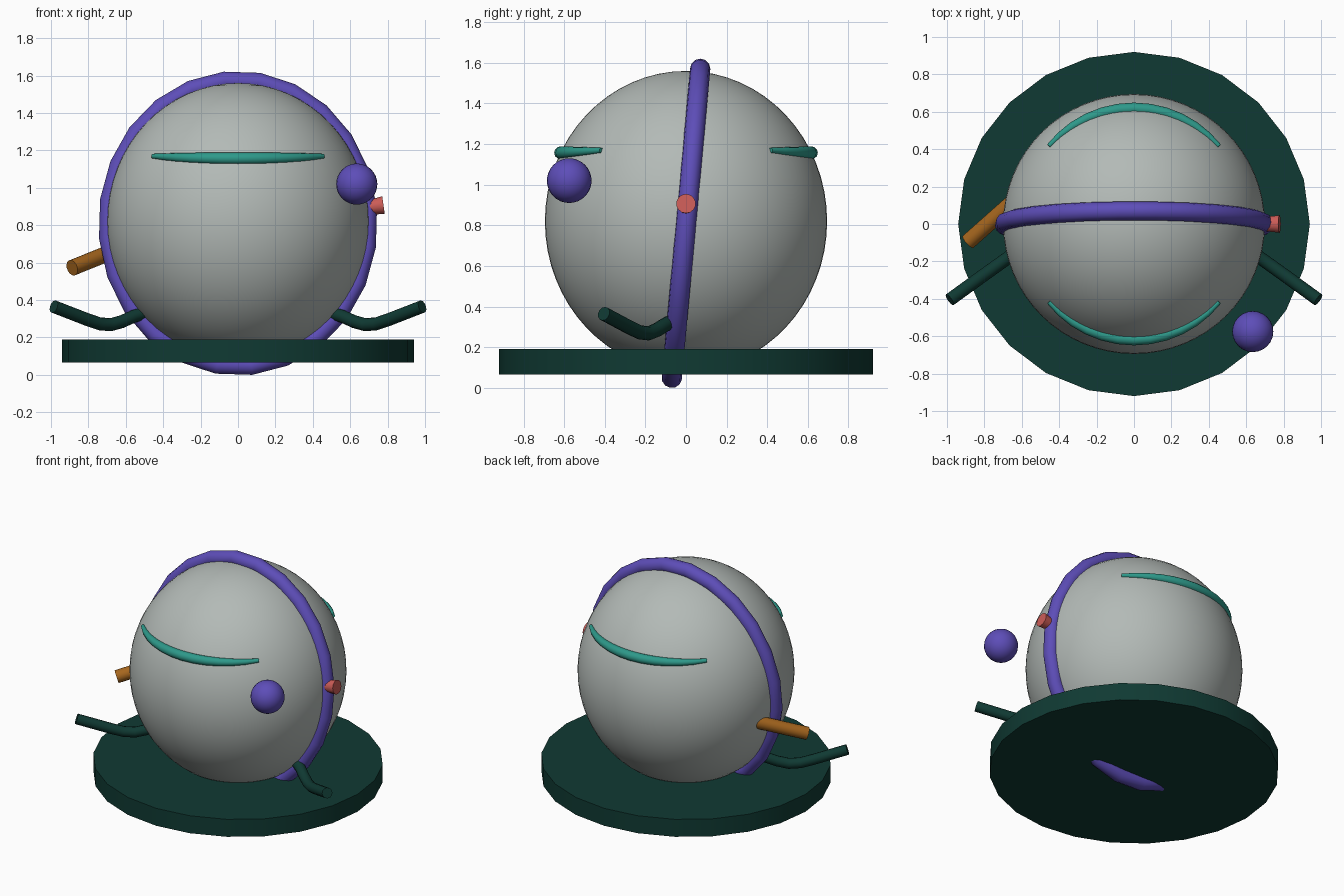
import bpy
import math
from mathutils import Vector

if "Cube" in bpy.data.objects:
    bpy.data.objects.remove(bpy.data.objects["Cube"])


def material(name, rgb):
    m = bpy.data.materials.new(name)
    m.diffuse_color = (*rgb, 1)
    m.use_nodes = True
    m.node_tree.nodes["Principled BSDF"].inputs["Base Color"].default_value = m.diffuse_color
    return m


GREY = material("pale_grey", (0.45, 0.49, 0.47))
PURPLE = material("purple", (0.11, 0.075, 0.48))
TEAL = material("teal", (0.027, 0.32, 0.255))
GREEN = material("dark_green", (0.005, 0.042, 0.033))
RED = material("coral_red", (0.60, 0.107, 0.095))
BROWN = material("ochre_brown", (0.38, 0.133, 0.013))


def finish(name, mat):
    o = bpy.context.object
    o.name = name
    o.data.materials.clear()
    o.data.materials.append(mat)
    bpy.ops.object.shade_smooth_by_angle(angle=math.radians(35))
    return o


def ball(name, mat, loc, scale, segments, rings):
    bpy.ops.mesh.primitive_uv_sphere_add(segments=segments, ring_count=rings, location=loc)
    bpy.context.object.scale = scale
    return finish(name, mat)


def rod(name, mat, a, b, r1, r2, sides):
    """Straight round bar between two points."""
    a, b = Vector(a), Vector(b)
    d = b - a
    bpy.ops.mesh.primitive_cone_add(vertices=sides, radius1=r1, radius2=r2,
                                    depth=d.length, location=(a + b) / 2,
                                    rotation=d.to_track_quat('Z', 'Y').to_euler())
    return finish(name, mat)


def tube(name, mat, points, radius, radii=None, cyclic=False):
    """Round tube swept along a path, optionally tapered."""
    cu = bpy.data.curves.new(name, 'CURVE')
    cu.dimensions = '3D'
    cu.bevel_depth = radius
    cu.bevel_resolution = 4
    cu.use_fill_caps = True
    s = cu.splines.new('POLY')
    s.points.add(len(points) - 1)
    for i, p in enumerate(points):
        s.points[i].co = (*p, 1)
        s.points[i].radius = radii[i] if radii else 1
    s.use_cyclic_u = cyclic
    o = bpy.data.objects.new(name, cu)
    bpy.context.collection.objects.link(o)
    bpy.ops.object.select_all(action='DESELECT')
    o.select_set(True)
    bpy.context.view_layer.objects.active = o
    bpy.ops.object.convert(target='MESH')
    return finish(name, mat)


# Round base plate
bpy.ops.mesh.primitive_cylinder_add(vertices=24, radius=1, depth=1, location=(0, 0, 0.128))
bpy.context.object.scale = (0.94, 0.92, 0.124)
finish("base_plate", GREEN)

# Slightly tall body
ball("body", GREY, (0, 0, 0.82), (0.70, 0.695, 0.74), 64, 32)

# Tilted hoop around the body
hoop = []
for k in range(24):
    a = 0.16 + k * math.tau / 24
    h = 0.765 * math.cos(a)
    hoop.append((0.697 * math.sin(a), 0.092 * h, 0.81 + h))
tube("hoop", PURPLE, hoop, 0.05, cyclic=True)

# Tapered curved ridges, front and back
for name, side in (("front_ridge", -1), ("back_ridge", 1)):
    pts, radii = [], []
    for i in range(13):
        t = i / 6 - 1
        a = math.radians(47.5) * t
        pts.append((0.617 * math.sin(a), side * 0.617 * math.cos(a), 1.157 + 0.012 * t * t))
        radii.append(1 - 0.6 * t * t)
    tube(name, TEAL, pts, 0.032, radii)

# Bent arms
arm = [(0.48, -0.05, 0.335), (0.56, -0.10, 0.312), (0.62, -0.143, 0.285),
       (0.68, -0.185, 0.268), (0.74, -0.228, 0.273), (0.81, -0.278, 0.297),
       (0.985, -0.405, 0.365)]
for name, sx in (("right_arm", 1), ("left_arm", -1)):
    tube(name, GREEN, [(sx * x, y, z) for x, y, z in arm], 0.035)

# Floating ball
ball("floating_ball", PURPLE, (0.635, -0.575, 1.02), (0.11,) * 3, 24, 16)

# Side knob
rod("side_knob", RED, (0.66, 0, 0.89), (0.778, 0, 0.907), 0.034, 0.048, 14)

# Side spout
rod("side_spout", BROWN, (-0.62, 0.142, 0.68), (-0.887, -0.095, 0.572), 0.043, 0.043, 16)
